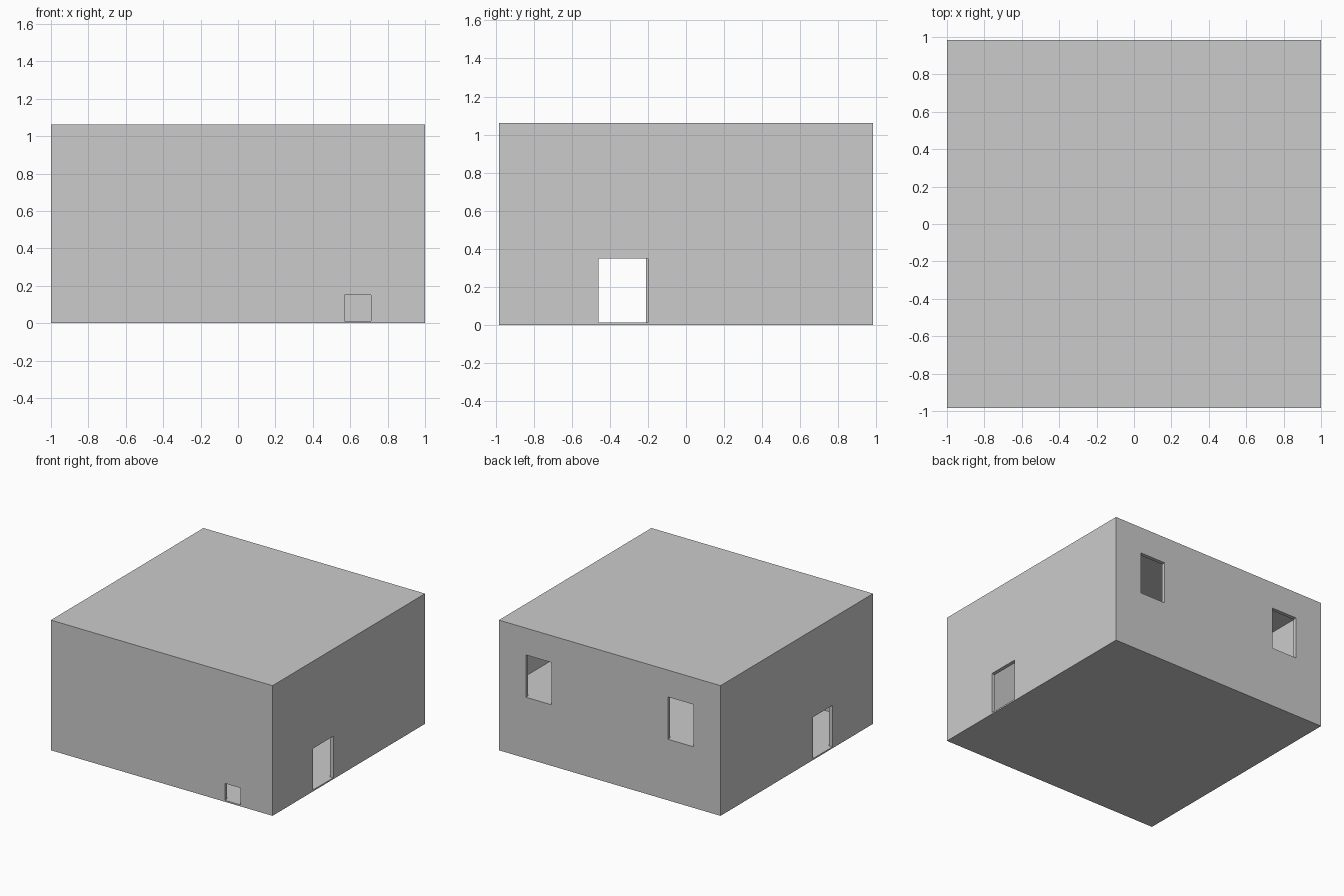
import bpy

if "Cube" in bpy.data.objects:
    bpy.data.objects.remove(bpy.data.objects["Cube"])

W, D, H = 1.0, 0.983, 1.062   # half width, half depth, height
T = 0.03                      # wall thickness


def box(name, x0, x1, y0, y1, z0, z1):
    bpy.ops.mesh.primitive_cube_add(
        size=1, location=((x0 + x1) / 2, (y0 + y1) / 2, (z0 + z1) / 2))
    ob = bpy.context.object
    ob.name = name
    ob.scale = (x1 - x0, y1 - y0, z1 - z0)
    bpy.ops.object.transform_apply(location=True, rotation=True, scale=True)
    return ob


def cut(target, cutter):
    mod = target.modifiers.new("opening", 'BOOLEAN')
    mod.operation = 'DIFFERENCE'
    mod.solver = 'EXACT'
    mod.object = cutter
    cutter.hide_render = True
    bpy.context.view_layer.objects.active = target
    bpy.ops.object.modifier_apply(modifier=mod.name)
    bpy.data.objects.remove(cutter, do_unlink=True)


# Hollow building shell with thin floor and flat roof
shell = box("building_shell", -W, W, -D, D, 0, H)
cut(shell, box("room_cutter", -W + T, W - T, -D + T, D - T, 0.010, H - T))

# Facing doorways left and right, and matching upper openings in the back wall
for s, y_edge in ((1, -0.20), (-1, -0.21)):
    xs = sorted((s * (W - 2 * T), s * (W + T)))
    cut(shell, box("door_cutter", *xs, -0.46, y_edge, 0.012, 0.35))
    xs = sorted((s * 0.525, s * 0.757))
    cut(shell, box("window_cutter", *xs, D - 2 * T, D + T, 0.498, 0.843))

# Small hatch low in the front wall
cut(shell, box("hatch_cutter", 0.57, 0.71, -D - T, -D + 2 * T, 0.012, 0.15))

# Raised floor inside, behind the upper openings
box("mezzanine_floor", -W + T, W - T, 0.15, D - T, 0.468, 0.498)
